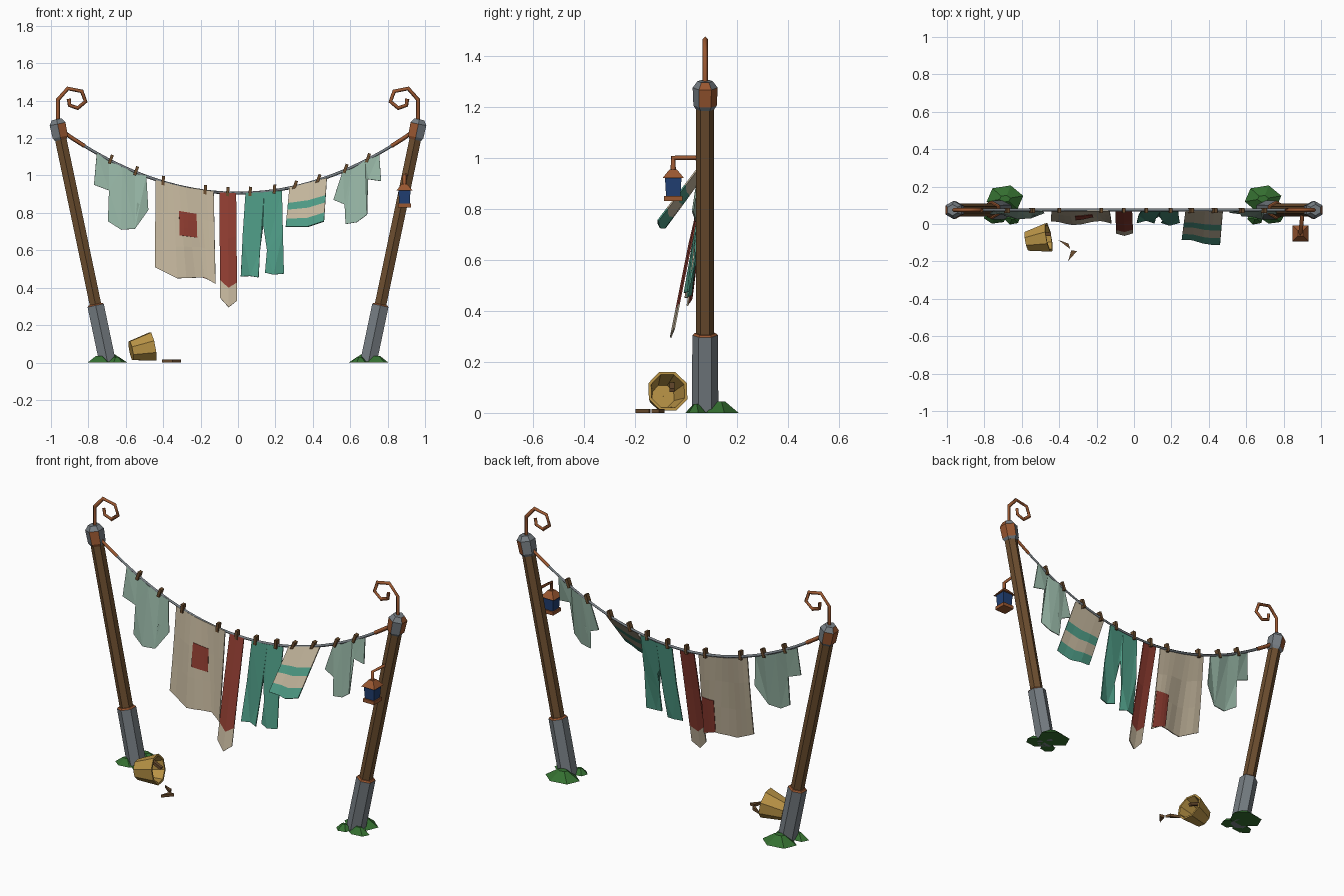
import bpy, bmesh, math
from mathutils import Vector, Matrix

if "Cube" in bpy.data.objects:
    bpy.data.objects.remove(bpy.data.objects["Cube"])

LINE_Y = 0.075
LEAN = 0.21


def material(name, rgb):
    m = bpy.data.materials.new(name)
    m.use_nodes = True
    m.diffuse_color = (*rgb, 1)
    m.node_tree.nodes["Principled BSDF"].inputs["Base Color"].default_value = (*rgb, 1)
    return m


wood = material("brown wood", (.15, .075, .028))
stone = material("grey stone", (.18, .205, .225))
copper = material("copper", (.32, .095, .03))
grass = material("grass green", (.035, .16, .03))
mint = material("pale mint", (.31, .47, .38))
beige = material("beige linen", (.54, .46, .33))
red = material("brick red", (.27, .045, .03))
teal = material("teal", (.075, .32, .23))
blue = material("lantern blue", (.015, .05, .17))
yellow = material("yellow wood", (.48, .29, .06))


def finish(name, bm, *mats):
    bmesh.ops.recalc_face_normals(bm, faces=bm.faces)
    mesh = bpy.data.meshes.new(name)
    bm.to_mesh(mesh)
    bm.free()
    for m in mats:
        mesh.materials.append(m)
    ob = bpy.data.objects.new(name, mesh)
    bpy.context.collection.objects.link(ob)
    return ob


def loft(bm, rings, closed=False):
    """Skin vertex rings of equal size; cap the ends unless closed into a loop."""
    loops = [[bm.verts.new(p) for p in ring] for ring in rings]
    pairs = list(zip(loops, loops[1:])) + ([(loops[-1], loops[0])] if closed else [])
    for a, b in pairs:
        for i in range(len(a)):
            j = (i + 1) % len(a)
            bm.faces.new((a[i], a[j], b[j], b[i]))
    if not closed:
        bm.faces.new(loops[0])
        bm.faces.new(loops[-1])


def ring(r, n, z=0, turn=0.5):
    return [Vector((r * math.cos(math.tau * (i + turn) / n),
                    r * math.sin(math.tau * (i + turn) / n), z)) for i in range(n)]


def post_part(name, side, levels, *mats):
    """Hexagonal section on the leaning post axis; levels are (z, radius)."""
    bm = bmesh.new()
    rings = []
    for z, r in levels:
        tilt = LEAN * side if z > 0 else 0
        cx = side * (0.697 + LEAN * z)
        rings.append([(cx + p.x, LINE_Y + p.y, z - tilt * p.x) for p in ring(r, 6)])
    loft(bm, rings)
    return finish(name, bm, *mats)


def tube(name, points, radius, mat):
    cu = bpy.data.curves.new(name, 'CURVE')
    cu.dimensions = '3D'
    cu.bevel_depth = radius
    cu.bevel_resolution = 0
    cu.use_fill_caps = True
    sp = cu.splines.new('POLY')
    sp.points.add(len(points) - 1)
    for p, co in zip(sp.points, points):
        p.co = (*co, 1)
    cu.materials.append(mat)
    ob = bpy.data.objects.new(name, cu)
    bpy.context.collection.objects.link(ob)
    return ob


def box(name, size, matrix, mat):
    bm = bmesh.new()
    bmesh.ops.create_cube(bm, size=1, matrix=matrix @ Matrix.Diagonal((*size, 1)))
    return finish(name, bm, mat)


def rope_z(x):
    return 0.905 + 0.375 * x * x


# Leaning posts with stone feet, metal caps, curled finials and grass
curl = [(.963, 1.28), (.963, 1.405), (.91, 1.465), (.835, 1.45),
        (.815, 1.395), (.857, 1.36), (.90, 1.375), (.905, 1.41)]
for side, label in ((-1, "right"), (1, "left")):
    post_part(label + "_post", side, [(.3, .035), (1.21, .035)], wood)
    post_part(label + "_post_foot", side, [(0, .052), (.305, .05)], stone)
    post_part(label + "_foot_collar", side, [(.305, .05), (.312, .042)], copper)
    cap = post_part(label + "_post_cap", side,
                    [(1.19, .036), (1.205, .046), (1.275, .049), (1.3, .03)], stone, copper)
    for f in cap.data.polygons:
        n = f.normal
        if abs(n.z) < .4 and (n.x * side * n.y > .3 or n.x * side > .8):
            f.material_index = 1
    tube(label + "_finial", [(side * x, LINE_Y, z) for x, z in curl], .011, copper)
    for i, (x, y, rx, ry, h) in enumerate([(.69, .135, .1, .075, .045),
                                           (.74, .04, .065, .04, .035),
                                           (.65, .035, .045, .04, .03)]):
        bm = bmesh.new()
        loft(bm, [[(side * x + p.x * rx, y + p.y * ry, 0) for p in ring(1, 6, turn=.2)],
                  [(side * x + p.x * rx * .3, y + p.y * ry * .25, h) for p in ring(1, 6, turn=.2)]])
        finish(f"{label}_grass_{i}", bm, grass)
    # Copper tie joining the line to the post
    tube(label + "_rope_tie", [(side * x, LINE_Y, rope_z(x)) for x in (.82, .88, .94)], .011, copper)

# Sagging line
tube("clothes_line", [(i / 20 * .93, LINE_Y, rope_z(i / 20 * .93)) for i in range(-20, 21)],
     .008, stone)

# Pegs
for i, x in enumerate([-.68, -.545, -.4, -.175, -.055, .065, .195, .305, .43, .575, .695]):
    turn = Matrix.Rotation(.35 if x > .25 or x < -.5 else .08, 4, 'Y')
    box(f"peg_{i}", (.016, .026, .05),
        Matrix.Translation((x, LINE_Y - .003, rope_z(x) + .008)) @ turn, wood)


def cloth_y(x, z, slope, fold=.009):
    drop = max(0, rope_z(x) - z)
    return .07 - slope * drop + fold * math.sin(25 * x) * min(1, drop * 4)


def thicken(ob, amount=.006):
    mod = ob.modifiers.new("thickness", 'SOLIDIFY')
    mod.thickness = amount
    mod.offset = 0


def garment(name, outline, slope, mat):
    """Flat cut cloth whose outline hangs forward with small folds."""
    bm = bmesh.new()
    face = bm.faces.new([bm.verts.new((x, cloth_y(x, z, slope) + .008 * (i % 2), z))
                         for i, (x, z) in enumerate(outline)])
    bmesh.ops.triangulate(bm, faces=[face])
    thicken(finish(name, bm, mat))


def along(points, t):
    s = t * (len(points) - 1)
    i = min(int(s), len(points) - 2)
    return Vector(points[i]).lerp(Vector(points[i + 1]), s - i)


def panel(name, top, bottom, rows, cols, slope, bands, shift=0, thickness=.006):
    """Grid cloth between two edges; bands gives one material per row."""
    bm = bmesh.new()
    grid = []
    for t in rows:
        line = []
        for c in range(cols + 1):
            p = along(top, c / cols).lerp(along(bottom, c / cols), t)
            line.append(bm.verts.new((p.x, cloth_y(p.x, p.y, slope) + shift, p.y)))
        grid.append(line)
    mats = list(dict.fromkeys(bands))
    for r in range(len(rows) - 1):
        for c in range(cols):
            f = bm.faces.new((grid[r][c], grid[r][c + 1], grid[r + 1][c + 1], grid[r + 1][c]))
            f.material_index = mats.index(bands[r])
    thicken(finish(name, bm, *mats), thickness)


# Shirts
garment("right_shirt", [(-.755, 1.12), (-.77, .95), (-.69, .92), (-.695, .755), (-.625, .71),
                        (-.55, .715), (-.54, .855), (-.48, .815), (-.49, 1.0), (-.55, 1.02),
                        (-.62, 1.045), (-.69, 1.085)], .12, mint)
garment("left_shirt", [(.56, 1.025), (.51, .87), (.57, .845), (.6, .87), (.575, .74), (.635, .75),
                       (.69, .79), (.695, .98), (.765, .97), (.755, 1.12), (.68, 1.08),
                       (.61, 1.045)], .12, mint)

# Bed sheet with a patch on each face
halves = (0, .33, .66, 1)
panel("bed_sheet", [(-.44, .975), (-.3, .94), (-.13, .915)],
      [(-.445, .51), (-.325, .45), (-.18, .455), (-.12, .42)], halves, 9, .13, [beige] * 3)
panel("front_patch", [(-.315, .81), (-.222, .795)], [(-.312, .68), (-.218, .668)],
      halves, 4, .13, [red] * 3, -.006, .003)
panel("back_patch", [(-.21, .65), (-.128, .65)], [(-.205, .46), (-.123, .43)],
      halves, 4, .13, [red] * 3, .006, .003)

# Long banner with a pale pointed tip
panel("banner", [(-.1, .908), (-.01, .905)], [(-.095, .345), (-.05, .295), (-.005, .33)],
      (0, .4, .83, 1), 2, .2, [red, red, beige])

# Trousers
garment("trousers", [(.04, .905), (.025, .68), (.015, .46), (.065, .462), (.11, .455), (.118, .6),
                     (.135, .74), (.15, .71), (.155, .6), (.145, .48), (.19, .47), (.245, .475),
                     (.24, .7), (.235, .92), (.14, .91)], .15, teal)

# Striped towel blown forward
panel("striped_towel", [(.275, .935), (.38, .96), (.475, .985)],
      [(.255, .725), (.37, .725), (.46, .755)], (0, .4, .57, .8, 1), 4, .75,
      [beige, teal, beige, teal])

# Lantern on a bracket
LX, LY = .89, -.05
tube("lantern_bracket", [(.905, .1, 1), (LX, LY, 1), (LX, LY, .95)], .011, copper)
for name, levels, mat in (("lantern_glass", [(.85, .04), (.925, .046)], blue),
                          ("lantern_base", [(.83, .05), (.85, .05)], copper),
                          ("lantern_roof", [(.92, .06), (.955, .02)], copper)):
    bm = bmesh.new()
    loft(bm, [[p + Vector((LX, LY, 0)) for p in ring(r, 4, z)] for z, r in levels])
    finish(name, bm, mat)

# Tipped bucket with its mouth toward +x
bm = bmesh.new()
loft(bm, [ring(.001, 8, 0), ring(.055, 8, 0), ring(.083, 8, .12), ring(.071, 8, .12),
          ring(.046, 8, .014), ring(.001, 8, .014)], closed=True)
axis = Vector((1, .18, .19)).to_track_quat('Z', 'Y').to_matrix().to_4x4()
bm.transform(Matrix.Translation((-.572, -.092, .063)) @ axis)
finish("bucket", bm, yellow)
box("peg_in_bucket", (.06, .018, .016),
    Matrix.Translation((-.475, -.055, .1)) @ Matrix.Rotation(.4, 4, 'Y'), wood)

# Broken chips on the ground
for i, tri in enumerate([[(-.405, -.085), (-.35, -.105), (-.34, -.135)],
                         [(-.305, -.145), (-.335, -.14), (-.352, -.198)]]):
    bm = bmesh.new()
    loft(bm, [[(x, y, z) for x, y in tri] for z in (0, .016)])
    finish(f"wood_chip_{i}", bm, wood)
